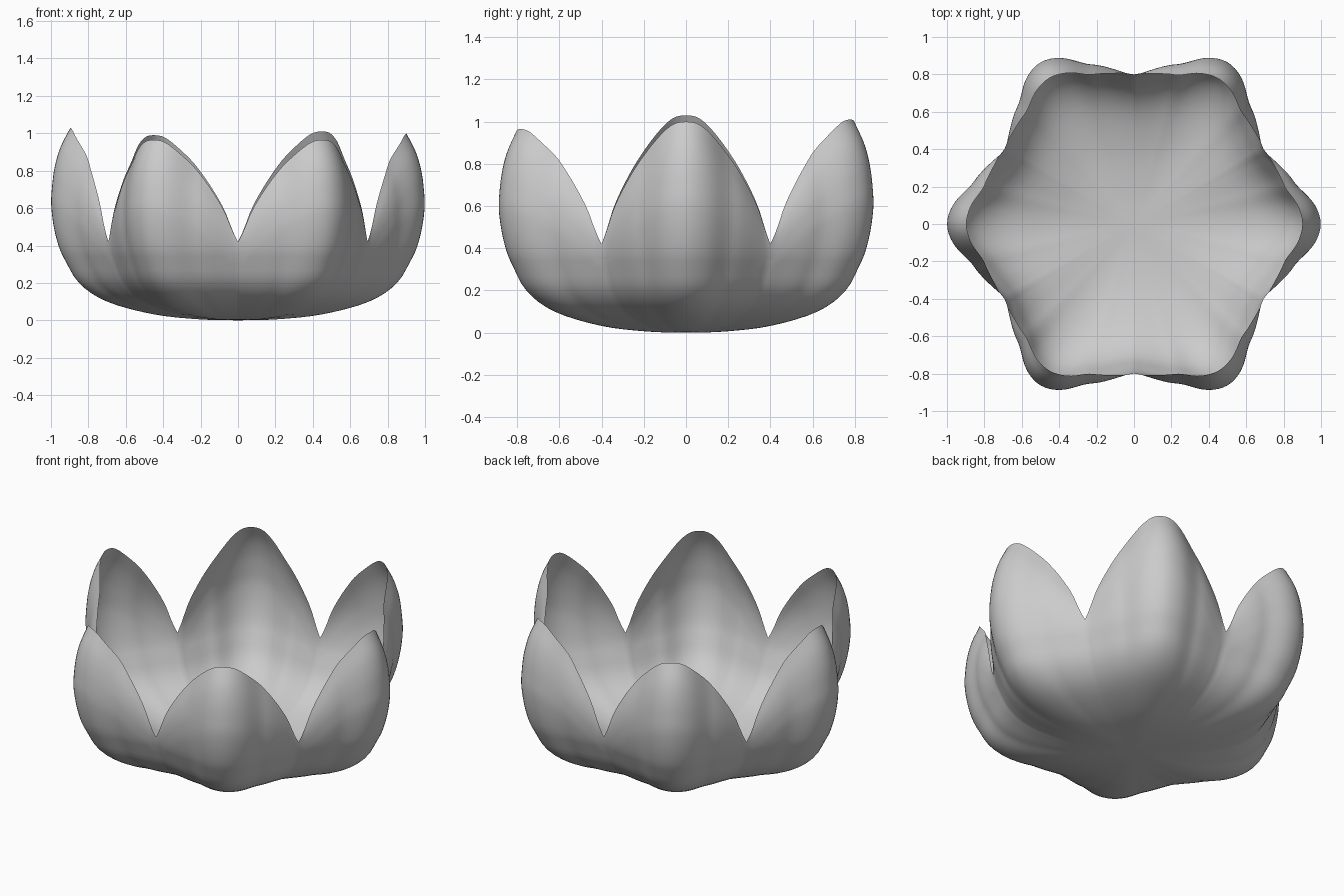
import bpy, bmesh
from math import pi, cos, sin, degrees, radians

if "Cube" in bpy.data.objects:
    bpy.data.objects.remove(bpy.data.objects["Cube"])


def curve(pts, x):
    """Smooth interpolation through (x, y) points."""
    n = len(pts)
    x = min(max(x, pts[0][0]), pts[-1][0])
    i = next((k for k in range(n - 1) if x <= pts[k + 1][0]), n - 2)

    def slope(k):
        a, b = pts[max(k - 1, 0)], pts[min(k + 1, n - 1)]
        return (b[1] - a[1]) / (b[0] - a[0])
    (x0, y0), (x1, y1) = pts[i], pts[i + 1]
    h = x1 - x0
    t = (x - x0) / h
    return ((2*t**3 - 3*t*t + 1) * y0 + (t**3 - 2*t*t + t) * h * slope(i)
            + (3*t*t - 2*t**3) * y1 + (t**3 - t*t) * h * slope(i + 1))


def mirrored(pts):
    return [(-x, y) for x, y in reversed(pts[1:])] + pts


# Plan outline and rim height against degrees away from a petal's axis
LOBE = mirrored([(0, 1), (6, .975), (13, .905), (17, .883), (24, .847), (30, .828)])
RIM = mirrored([(0, 1), (4.5, .97), (11.4, .80), (16.5, .64), (21, .47),
                (25, .29), (28, .10), (30, 0)])
# Vertical profile: bowl base by step, then wall radius by height, then tip curl
BASE_R = list(enumerate([0, .2, .45, .70, .85, .935]))
BASE_Z = list(enumerate([0, .005, .032, .10, .20, .34]))
WALL = [(.20, .85), (.34, .935), (.42, .966), (.53, .99), (.65, 1), (1.1, 1)]
CURL = [(0, 0), (.6, 0), (.7, .07), (.8, .21), (.9, .5), (1, 1)]
TIPS = [1.0, 1.01, .99, 1.03, .965, .965]
NOTCH = .42
SEG, LOW, HIGH = 240, 20, 24

# Six-petalled bowl: one thin skin swept around the axis
bm = bmesh.new()
centre = bm.verts.new((0, 0, 0))
cols = []
for s in range(SEG):
    a = 2 * pi * s / SEG
    petal = round(degrees(a) / 60) % 6
    phi = (degrees(a) + 30) % 60 - 30
    lobe = curve(LOBE, phi)
    rise = max(0, curve(RIM, phi)) * (TIPS[petal] - NOTCH)
    top = NOTCH + rise
    col = []
    for k in range(1, LOW + 1):
        t = 5 * k / LOW
        col.append((curve(BASE_R, t) * lobe, max(0, curve(BASE_Z, t))))
    for k in range(1, HIGH + 1):
        z = .34 + (top - .34) * k / HIGH
        r = curve(WALL, z) * lobe
        r *= 1 - .1 * (rise / .58) ** .8 * max(0, curve(CURL, z / top))
        col.append((r, z))
    cols.append([bm.verts.new((r * cos(a), r * sin(a), z)) for r, z in col])
for s in range(SEG):
    p, q = cols[s], cols[(s + 1) % SEG]
    bm.faces.new((centre, q[0], p[0]))
    for k in range(len(p) - 1):
        bm.faces.new((p[k], q[k], q[k + 1], p[k + 1]))
bmesh.ops.recalc_face_normals(bm, faces=bm.faces)
# outward side must face down at the base
centre.normal_update()
if centre.normal.z > 0:
    bmesh.ops.reverse_faces(bm, faces=bm.faces)
mesh = bpy.data.meshes.new("petal_bowl")
bm.to_mesh(mesh)
bm.free()
for f in mesh.polygons:
    f.use_smooth = True
bowl = bpy.data.objects.new("petal_bowl", mesh)
bpy.context.collection.objects.link(bowl)
